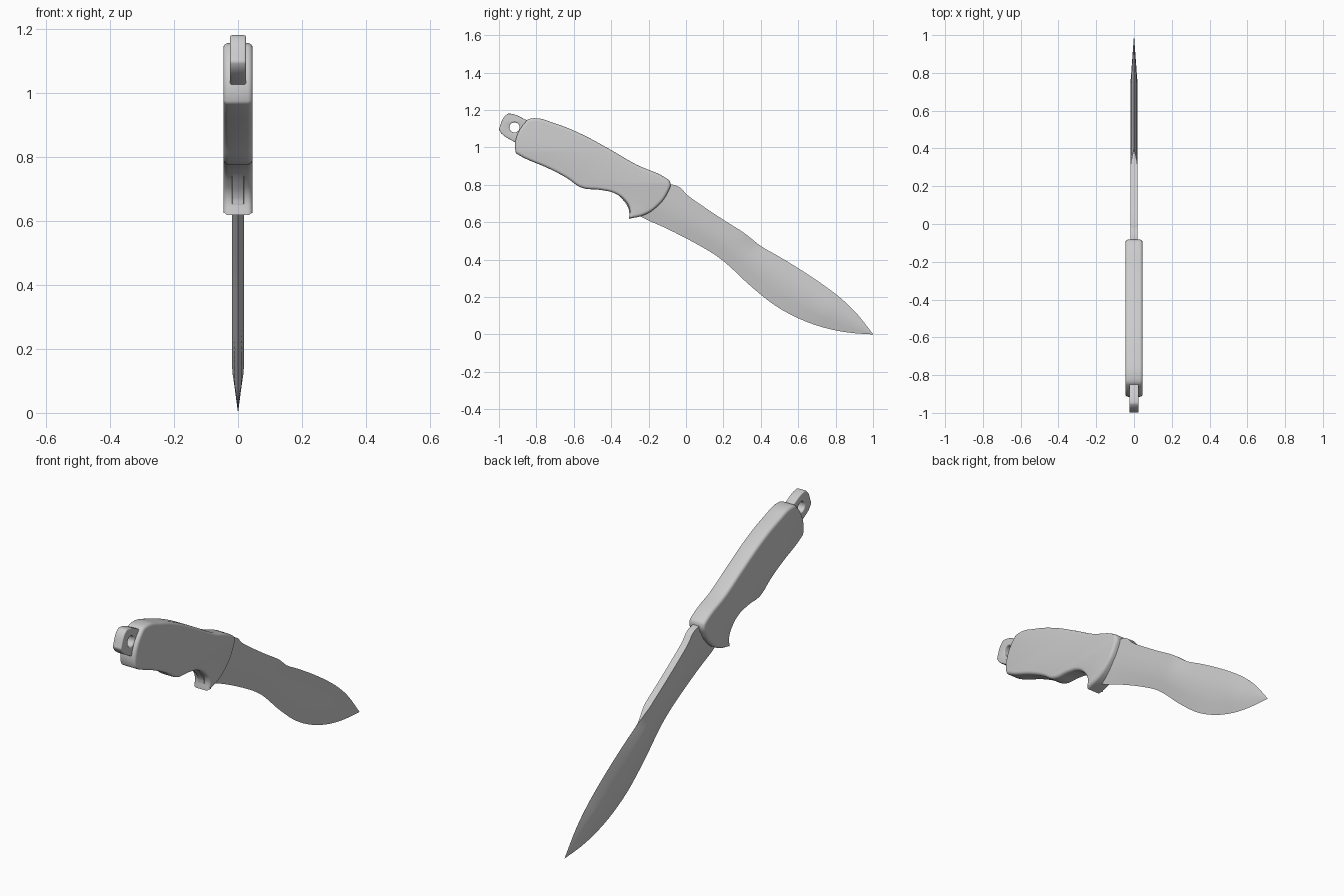
import bpy, bmesh, math
from mathutils import Vector
from mathutils.geometry import interpolate_bezier

if "Cube" in bpy.data.objects:
    bpy.data.objects.remove(bpy.data.objects["Cube"])


def finish(obj, angle=35):
    bpy.ops.object.select_all(action='DESELECT')
    obj.select_set(True)
    bpy.context.view_layer.objects.active = obj
    bpy.ops.object.shade_smooth_by_angle(angle=math.radians(angle))


def slab(name, loops, half, round_r, res=6):
    """Rounded slab from y-z outlines; points are (y, z) or (y, z, 'c') for a corner."""
    cu = bpy.data.curves.new(name, 'CURVE')
    cu.dimensions, cu.fill_mode = '2D', 'BOTH'
    cu.resolution_u, cu.bevel_resolution = res, 3
    cu.extrude, cu.bevel_depth, cu.offset = half - round_r, round_r, -round_r
    for pts in loops:
        sp = cu.splines.new('BEZIER')
        sp.bezier_points.add(len(pts) - 1)
        sp.use_cyclic_u = True
        for b, p in zip(sp.bezier_points, pts):
            b.co = (p[0], p[1], 0)
            b.handle_left_type = b.handle_right_type = 'VECTOR' if len(p) > 2 else 'AUTO'
    obj = bpy.data.objects.new(name, cu)
    bpy.context.collection.objects.link(obj)
    obj.rotation_euler = (math.pi / 2, 0, math.pi / 2)
    bpy.ops.object.select_all(action='DESELECT')
    obj.select_set(True)
    bpy.context.view_layer.objects.active = obj
    bpy.ops.object.convert(target='MESH')
    obj = bpy.context.view_layer.objects.active
    bm = bmesh.new()
    bm.from_mesh(obj.data)
    bmesh.ops.remove_doubles(bm, verts=bm.verts, dist=0.0003)
    bmesh.ops.recalc_face_normals(bm, faces=bm.faces)
    bm.to_mesh(obj.data)
    bm.free()
    finish(obj)
    return obj


# Handle with finger notch and guard
slab("handle", [[
    (-0.813, 1.156), (-0.852, 1.143), (-0.911, 0.975), (-0.89, 0.957),
    (-0.727, 0.884), (-0.64, 0.838), (-0.556, 0.784), (-0.46, 0.773),
    (-0.38, 0.754), (-0.33, 0.718), (-0.302, 0.672), (-0.305, 0.618, 'c'),
    (-0.22, 0.64), (-0.15, 0.688), (-0.10, 0.754), (-0.084, 0.813),
    (-0.107, 0.836), (-0.267, 0.909), (-0.406, 0.989), (-0.567, 1.075),
    (-0.70, 1.128)]], 0.046, 0.016)

# Lanyard tab with hole
ring = [(-0.917 + 0.027 * math.cos(a * math.pi / 4),
         1.107 + 0.027 * math.sin(a * math.pi / 4)) for a in range(8)]
slab("lanyard_tab", [[
    (-0.998, 1.092), (-0.995, 1.112), (-0.957, 1.177), (-0.937, 1.18),
    (-0.85, 1.145, 'c'), (-0.80, 1.08, 'c'), (-0.86, 0.99, 'c'),
    (-0.90, 1.018, 'c')], ring], 0.025, 0.006)

# Butt of the blade showing in the finger notch
slab("notch_insert", [[
    (-0.386, 0.765, 'c'), (-0.336, 0.718), (-0.307, 0.672),
    (-0.304, 0.65, 'c'), (-0.28, 0.66, 'c'), (-0.29, 0.71, 'c'),
    (-0.34, 0.765, 'c')]], 0.018, 0.002)

# Blade rails: spine (y, z) paired with cutting edge (y, z)
rails = [
    (-0.16, 0.80, -0.27, 0.645), (-0.085, 0.803, -0.20, 0.609),
    (-0.03, 0.784, -0.14, 0.583), (0.02, 0.735, -0.06, 0.545),
    (0.18, 0.626, 0.06, 0.482), (0.31, 0.543, 0.16, 0.422),
    (0.40, 0.473, 0.235, 0.362), (0.50, 0.415, 0.342, 0.262),
    (0.61, 0.348, 0.476, 0.155), (0.72, 0.275, 0.61, 0.082),
    (0.82, 0.20, 0.743, 0.035), (0.91, 0.115, 0.87, 0.010),
    (1.0, 0.002, 1.0, 0.0)]


def smooth_rail(pts, steps=5):
    out = []
    for i in range(len(pts) - 1):
        a, b = pts[i], pts[i + 1]
        ta = (b - pts[max(i - 1, 0)]) / 6
        tb = (pts[min(i + 2, len(pts) - 1)] - a) / 6
        out += interpolate_bezier(a, a + ta, b - tb, b, steps + 1)[:-1]
    return out + [pts[-1]]


spine = smooth_rail([Vector((0, r[0], r[1])) for r in rails])
edge = smooth_rail([Vector((0, r[2], r[3])) for r in rails])

bm = bmesh.new()
sections = []
for s, e in zip(spine, edge):
    t = 0.018 * min(1, max(0.02, (1.0 - s.y) / 0.2))
    flat = min(1, max(0.02, (0.40 - s.y) / 0.08))      # flat spine fades to a false edge
    prof = [(0, 0), (0.25, 0.6), (0.5, 1), (0.75, 0.7 + 0.3 * flat), (1, flat)]
    right = [e.lerp(s, f) + Vector((w * t, 0, 0)) for f, w in prof]
    left = [Vector((-p.x, p.y, p.z)) for p in right[:0:-1]]
    sections.append([bm.verts.new(p) for p in right + left])
n = len(sections[0])
for a, b in zip(sections, sections[1:]):
    for i in range(n):
        j = (i + 1) % n
        bm.faces.new((a[i], a[j], b[j], b[i]))
bm.faces.new(sections[0])
bm.faces.new(sections[-1])
bmesh.ops.recalc_face_normals(bm, faces=bm.faces)
me = bpy.data.meshes.new("blade")
bm.to_mesh(me)
bm.free()
blade = bpy.data.objects.new("blade", me)
bpy.context.collection.objects.link(blade)
finish(blade, 30)
